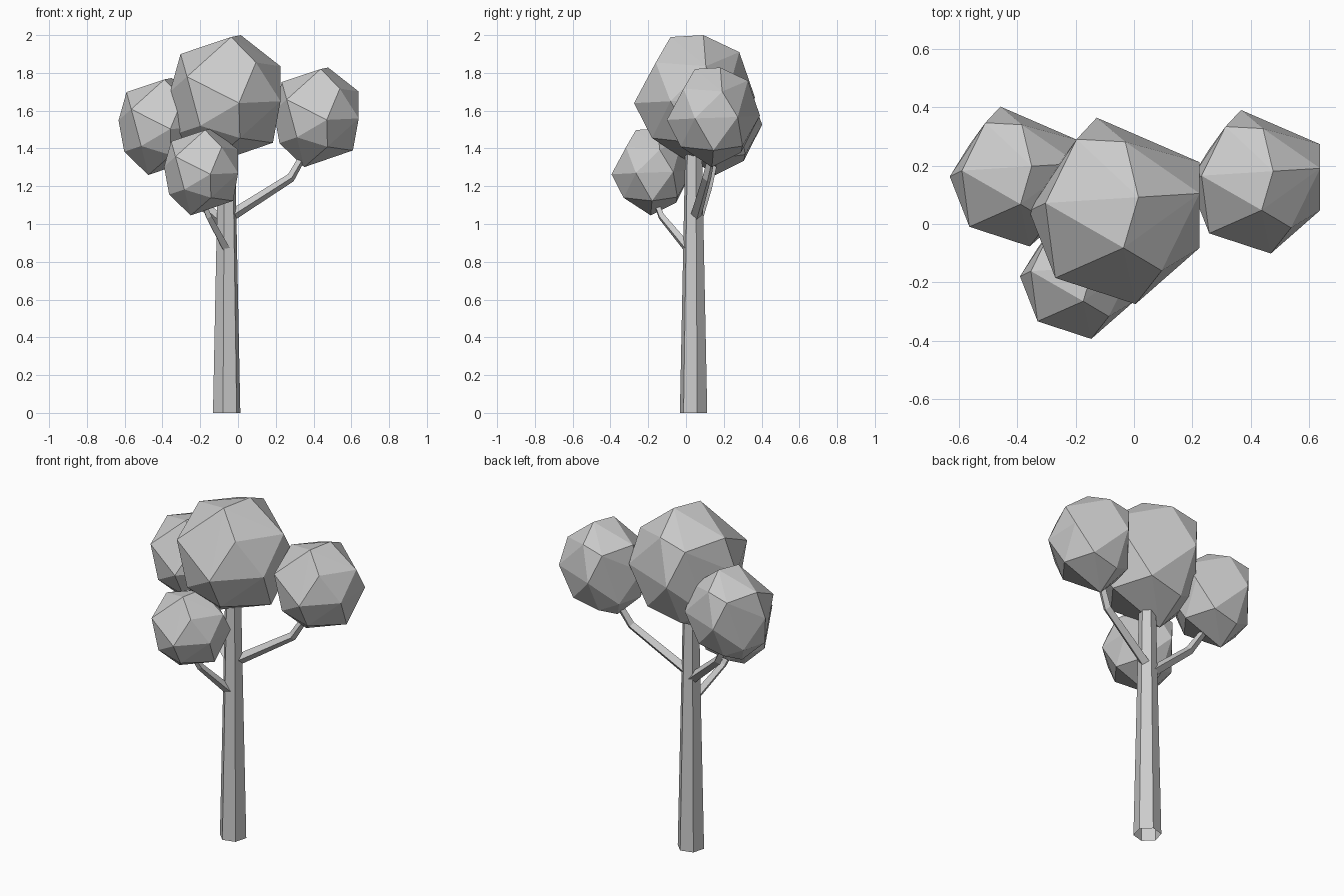
import bpy, bmesh, math
from mathutils import Vector

if "Cube" in bpy.data.objects:
    bpy.data.objects.remove(bpy.data.objects["Cube"])


def finish(bm, name):
    bmesh.ops.recalc_face_normals(bm, faces=bm.faces)
    me = bpy.data.meshes.new(name)
    bm.to_mesh(me)
    bm.free()
    ob = bpy.data.objects.new(name, me)
    bpy.context.collection.objects.link(ob)
    return ob


# Faceted foliage clump: one lumpy low-poly ball, reused at several sizes
CLUMP = [
    (-.127, .246, .19), (.04, .237, .23), (.085, .047, .32), (.034, -.127, .31),
    (-.234, .027, .22), (-.2, -.23, .1), (.295, .06, .155), (.165, -.205, .175),
    (-.058, .32, -.01), (.295, .167, -.02), (.295, -.127, -.03), (.075, -.32, -.04),
    (-.29, .0, .02), (-.25, -.05, -.2), (-.13, -.235, -.16), (.08, -.225, -.225),
    (.255, 0, -.25), (.15, .2, -.22), (-.06, .19, -.265), (-.2, .145, -.2),
    (-.08, -.01, -.365),
]


def foliage(name, centre, scale):
    bm = bmesh.new()
    for p in CLUMP:
        bm.verts.new(Vector(centre) + Vector(p) * scale)
    bmesh.ops.convex_hull(bm, input=bm.verts)
    loose = [v for v in bm.verts if not v.link_faces]
    bmesh.ops.delete(bm, geom=loose, context='VERTS')
    return finish(bm, name)


foliage("foliage_top", (-.07, .045, 1.68), 1.0)
foliage("foliage_right", (.412, .145, 1.582), .77)
foliage("foliage_left", (-.415, .163, 1.533), .75)
foliage("foliage_front", (-.197, -.18, 1.29), .67)


def skin(bm, rings):
    for lo, hi in zip(rings, rings[1:]):
        n = len(lo)
        for i in range(n):
            j = (i + 1) % n
            bm.faces.new((lo[i], lo[j], hi[j], hi[i]))
    bm.faces.new(rings[-1])


# Six-sided tapered trunk, open at the ground
bm = bmesh.new()
rings = []
for z, r in ((0, .075), (1.1, .052), (1.45, .045)):
    rings.append([bm.verts.new((-.06 + r * math.cos(math.radians(15 + 60 * i)),
                                .04 + r * math.sin(math.radians(15 + 60 * i)), z))
                  for i in range(6)])
skin(bm, rings)
finish(bm, "trunk")


# Bent, tapered four-sided branches
def branch(name, points, radii):
    bm = bmesh.new()
    pts = [Vector(p) for p in points]
    rings = []
    for k, (p, r) in enumerate(zip(pts, radii)):
        d = (pts[min(k + 1, len(pts) - 1)] - pts[max(k - 1, 0)]).normalized()
        side = d.cross(Vector((0, 0, 1))).normalized()
        up = side.cross(d)
        rings.append([bm.verts.new(p + r * (side * math.cos(a) + up * math.sin(a)))
                      for a in (math.pi / 2 * i for i in range(4))])
    skin(bm, rings)
    bm.faces.new(rings[0])
    return finish(bm, name)


R = (.03, .024, .02)
branch("branch_right", [(-.05, .05, 1.035), (.28, .11, 1.245), (.345, .135, 1.36)], R)
branch("branch_left", [(-.06, .05, .99), (-.29, .115, 1.19), (-.36, .145, 1.31)], R)
branch("branch_front", [(-.06, .015, .865), (-.155, -.13, 1.04), (-.19, -.165, 1.13)],
       (.026, .02, .016))
